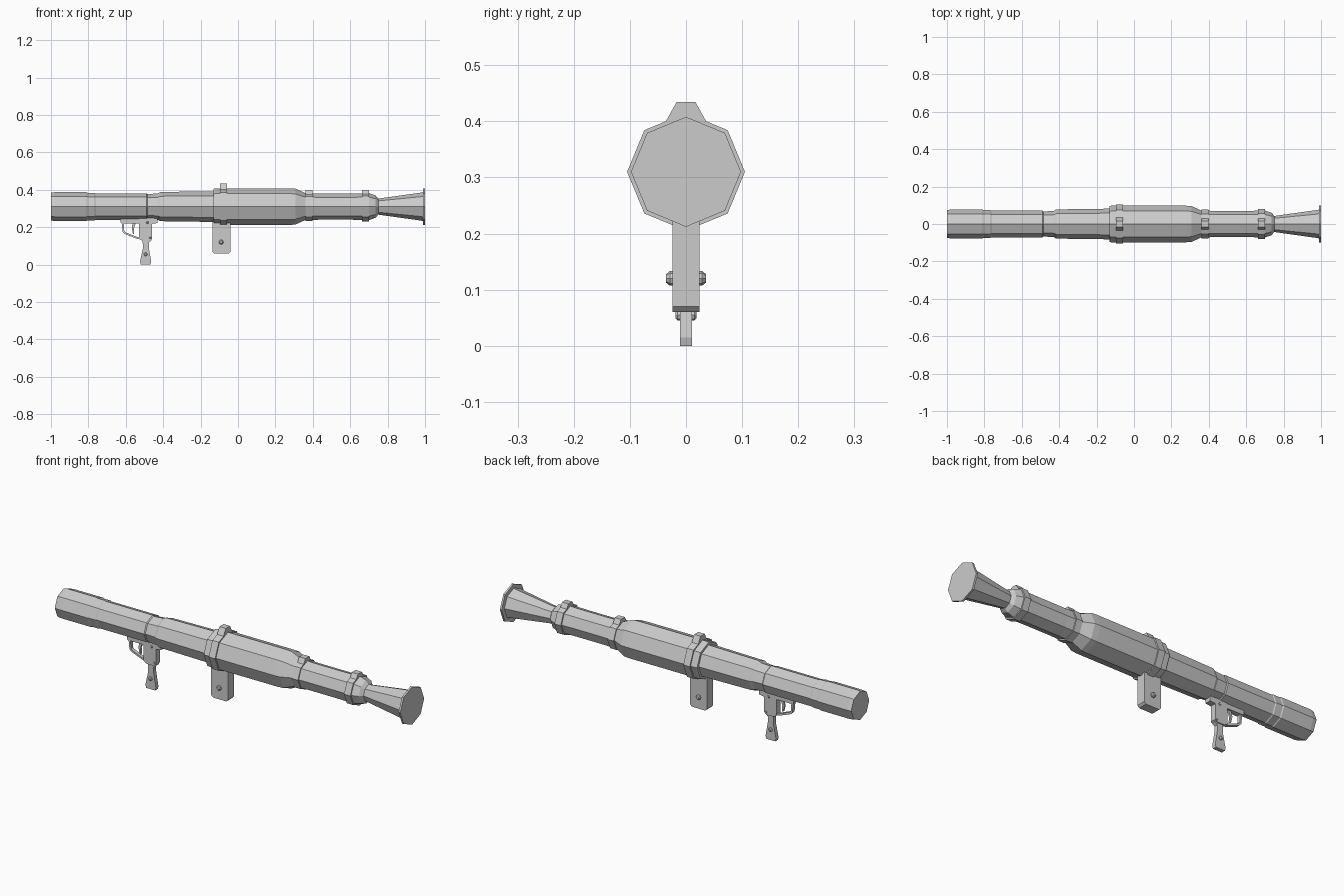
import bpy, bmesh
from math import pi, sin, cos

if "Cube" in bpy.data.objects:
    bpy.data.objects.remove(bpy.data.objects["Cube"])

AXIS_Z = 0.31


def make(name, bm):
    bmesh.ops.recalc_face_normals(bm, faces=bm.faces)
    me = bpy.data.meshes.new(name)
    bm.to_mesh(me)
    bm.free()
    ob = bpy.data.objects.new(name, me)
    bpy.context.collection.objects.link(ob)
    return ob


def lathe(name, profile, cap_start=False, cap_end=False, sides=8):
    """Octagonal tube along x from (x, radius) pairs."""
    bm = bmesh.new()
    rings = [[bm.verts.new((x, r * cos(2 * pi * i / sides), AXIS_Z + r * sin(2 * pi * i / sides)))
              for i in range(sides)] for x, r in profile]
    for a, b in zip(rings, rings[1:]):
        for i in range(sides):
            j = (i + 1) % sides
            bm.faces.new((a[i], a[j], b[j], b[i]))
    if cap_start:
        bm.faces.new(rings[0])
    if cap_end:
        bm.faces.new(rings[-1])
    return make(name, bm)


def extrude(name, outline, axis, lo, hi, bevel=0.0):
    """Closed outline extruded along x (outline is y, z) or y (outline is x, z)."""
    bm = bmesh.new()
    put = (lambda p, d: (d, p[0], p[1])) if axis == 'x' else (lambda p, d: (p[0], d, p[1]))
    a = [bm.verts.new(put(p, lo)) for p in outline]
    b = [bm.verts.new(put(p, hi)) for p in outline]
    bm.faces.new(a)
    bm.faces.new(b)
    for i in range(len(a)):
        j = (i + 1) % len(a)
        bm.faces.new((a[i], a[j], b[j], b[i]))
    ob = make(name, bm)
    if bevel:
        m = ob.modifiers.new("bevel", 'BEVEL')
        m.width, m.segments = bevel, 1
    return ob


def rivet(name, x, z, r, half_y):
    """Domed pin running through a part along y."""
    bm = bmesh.new()
    n = 8
    prof = [(-half_y, r * 0.55), (-half_y * 0.8, r), (half_y * 0.8, r), (half_y, r * 0.55)]
    rings = [[bm.verts.new((x + q * cos(2 * pi * i / n), y, z + q * sin(2 * pi * i / n)))
              for i in range(n)] for y, q in prof]
    for a, b in zip(rings, rings[1:]):
        for i in range(n):
            bm.faces.new((a[i], a[(i + 1) % n], b[(i + 1) % n], b[i]))
    bm.faces.new(rings[0])
    bm.faces.new(rings[-1])
    return make(name, bm)


# Barrel sections
lathe("front_tube", [(-1, 0.074), (-0.98, 0.077), (-0.81, 0.077), (-0.805, 0.074), (-0.767, 0.074),
                     (-0.763, 0.071), (-0.49, 0.071), (-0.485, 0.067), (-0.43, 0.070)], cap_start=True)
lathe("middle_tube", [(-0.43, 0.070), (-0.415, 0.078), (-0.275, 0.08), (-0.13, 0.082)])
lathe("chamber", [(-0.13, 0.082), (-0.13, 0.095), (-0.123, 0.098), (0.09, 0.098), (0.275, 0.098),
                  (0.307, 0.096), (0.36, 0.072)])
lathe("rear_tube", [(0.36, 0.072), (0.44, 0.070), (0.60, 0.070), (0.70, 0.072), (0.735, 0.06), (0.75, 0.043)])
lathe("exhaust_cone", [(0.75, 0.043), (0.98, 0.075), (0.988, 0.078), (0.99, 0.098), (1.0, 0.098)], cap_end=True)

# Clamp rings with lugs on top
for name, x0, x1, r, top, wide, narrow in (
        ("main_clamp", -0.095, -0.058, 0.105, 0.434, 0.036, 0.017),
        ("front_clamp", 0.362, 0.398, 0.077, 0.399, 0.030, 0.016),
        ("rear_clamp", 0.664, 0.70, 0.079, 0.399, 0.030, 0.016)):
    lathe(name, [(x0, r - 0.01), (x0, r), (x1, r), (x1, r - 0.01)])
    base = AXIS_Z + r - 0.42 * wide
    extrude(name + "_lug", [(-wide, base), (-narrow, top), (narrow, top), (wide, base)], 'x', x0, x1)

# Shoulder support block
extrude("support_block", [(-0.137, 0.24), (-0.137, 0.07), (-0.127, 0.06), (-0.05, 0.06), (-0.04, 0.07),
                          (-0.04, 0.24)], 'y', -0.024, 0.024)
rivet("support_bolt", -0.09, 0.12, 0.013, 0.036)

# Pistol grip and its mounting plate
extrude("grip", [(-0.53, 0.24), (-0.525, 0.137), (-0.51, 0.125), (-0.508, 0.09), (-0.524, 0.015), (-0.52, 0.0),
                 (-0.468, 0.0), (-0.464, 0.015), (-0.477, 0.09), (-0.477, 0.118), (-0.462, 0.13),
                 (-0.46, 0.24)], 'y', -0.0105, 0.0105)
extrude("grip_frame", [(-0.53, 0.25), (-0.53, 0.138), (-0.512, 0.128), (-0.475, 0.128), (-0.46, 0.138), (-0.46, 0.218),
                       (-0.43, 0.222), (-0.43, 0.25)], 'y', -0.016, 0.016)
extrude("mount_plate", [(-0.628, 0.248), (-0.628, 0.226), (-0.622, 0.221), (-0.52, 0.221), (-0.52, 0.248)],
        'y', -0.014, 0.014)
rivet("grip_rivet", -0.494, 0.055, 0.010, 0.019)
rivet("frame_rivet_upper", -0.485, 0.225, 0.007, 0.02)
rivet("frame_rivet_lower", -0.47, 0.143, 0.006, 0.019)

# Trigger guard and trigger
extrude("trigger_guard", [(-0.622, 0.225), (-0.617, 0.176), (-0.607, 0.164), (-0.54, 0.138), (-0.52, 0.138),
                          (-0.52, 0.147), (-0.538, 0.147), (-0.602, 0.173), (-0.608, 0.18), (-0.611, 0.225)],
        'y', -0.009, 0.009)
extrude("trigger", [(-0.562, 0.225), (-0.568, 0.195), (-0.562, 0.165), (-0.555, 0.162), (-0.556, 0.195),
                    (-0.545, 0.225)], 'y', -0.005, 0.005)
